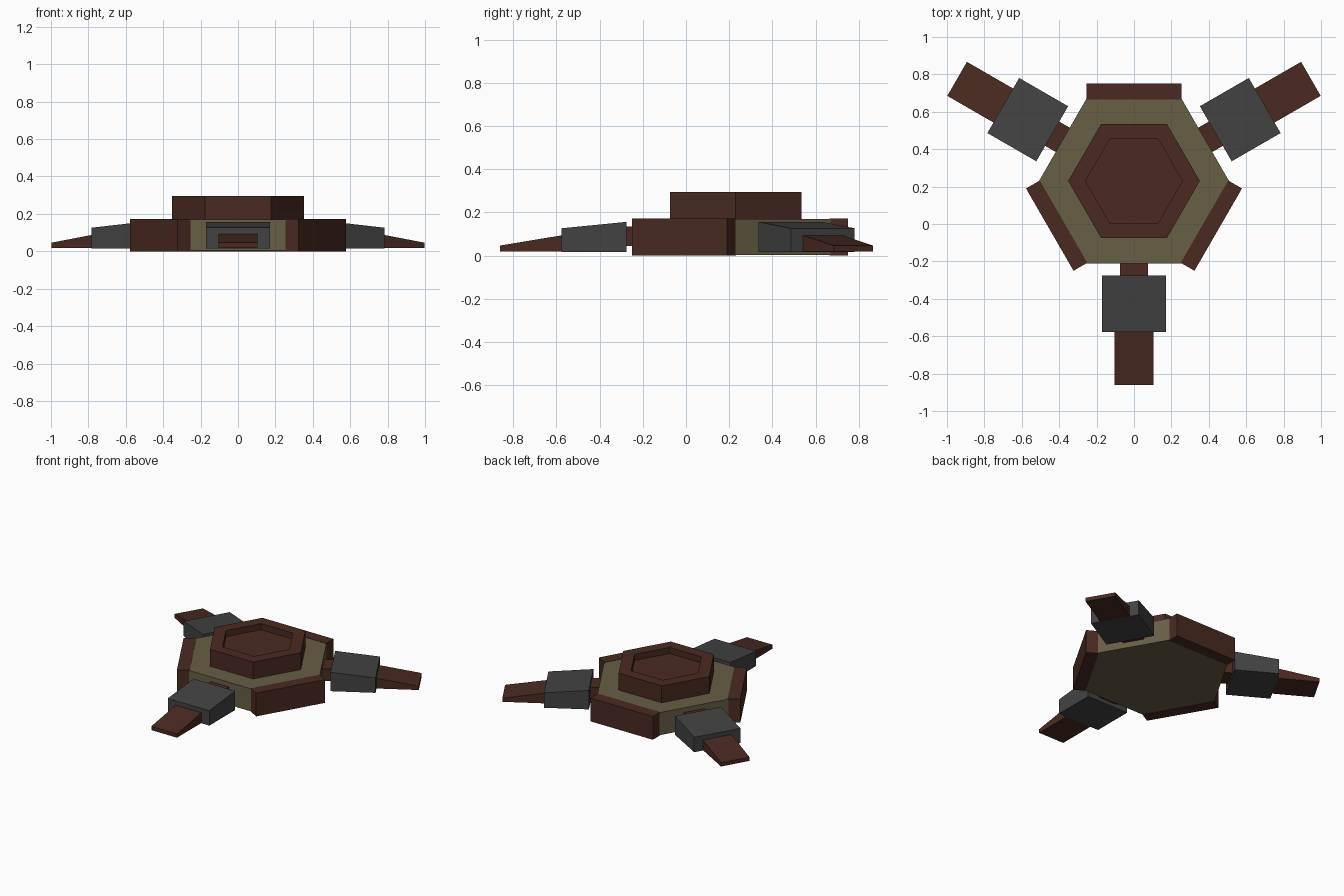
import bpy, bmesh, math
from mathutils import Matrix, Vector

if "Cube" in bpy.data.objects:
    bpy.data.objects.remove(bpy.data.objects["Cube"])

HUB = Vector((0, 0.23, 0))   # centre of the hexagonal body


def material(name, color):
    m = bpy.data.materials.new(name)
    m.diffuse_color = (*color, 1)
    m.use_nodes = True
    m.node_tree.nodes["Principled BSDF"].inputs["Base Color"].default_value = m.diffuse_color
    return m


brown = material("dark_brown", (0.068, 0.023, 0.015))
olive = material("olive", (0.135, 0.112, 0.060))
grey = material("dark_grey", (0.055, 0.055, 0.055))


def finish(bm, name, mat):
    bmesh.ops.recalc_face_normals(bm, faces=bm.faces)
    me = bpy.data.meshes.new(name)
    bm.to_mesh(me)
    bm.free()
    me.materials.append(mat)
    ob = bpy.data.objects.new(name, me)
    bpy.context.collection.objects.link(ob)


def hexagon(name, mat, radius, z0, z1, rim=0, depth=0):
    """Hexagonal prism, optionally with a recessed top."""
    bm = bmesh.new()
    base = bm.faces.new([bm.verts.new(HUB + Vector((radius * math.cos(i * math.pi / 3),
                                                    radius * math.sin(i * math.pi / 3), z0)))
                         for i in range(6)])
    ext = bmesh.ops.extrude_face_region(bm, geom=[base], use_keep_orig=True)["geom"]
    bmesh.ops.translate(bm, vec=(0, 0, z1 - z0),
                        verts=[g for g in ext if isinstance(g, bmesh.types.BMVert)])
    bmesh.ops.recalc_face_normals(bm, faces=bm.faces)
    if rim:
        top = max(bm.faces, key=lambda f: f.calc_center_median().z)
        bmesh.ops.inset_individual(bm, faces=[top], thickness=rim)
        bmesh.ops.inset_individual(bm, faces=[top], thickness=0, depth=-depth)
    finish(bm, name, mat)


def radial_block(name, mat, angle, r0, r1, half, z0, top_in, top_out):
    """Block pointing out from the hub, its top sloping from top_in to top_out."""
    bm = bmesh.new()
    bmesh.ops.create_cube(bm, size=2)
    for v in bm.verts:
        outer = v.co.x > 0
        top = top_out if outer else top_in
        v.co = (r1 if outer else r0, v.co.y * half, top if v.co.z > 0 else z0)
    bm.transform(Matrix.Translation(HUB) @ Matrix.Rotation(math.radians(angle), 4, 'Z'))
    finish(bm, name, mat)


# Body and raised recessed cap
hexagon("body", olive, 0.508, 0.003, 0.17)
hexagon("cap", brown, 0.352, 0.165, 0.295, rim=0.093, depth=0.045)

# Armour plates on alternate sides
for side, a in (("back", 90), ("left", 210), ("right", 330)):
    radial_block(side + "_plate", brown, a, 0.435, 0.52, 0.254, 0, 0.172, 0.172)

# Legs on the other sides: link, housing and toe
for side, a in (("front", 270), ("right", 30), ("left", 150)):
    radial_block(side + "_leg_link", brown, a, 0.42, 0.52, 0.075, 0.045, 0.135, 0.135)
    radial_block(side + "_leg_housing", grey, a, 0.505, 0.807, 0.17, 0.016, 0.156, 0.126)
    radial_block(side + "_leg_toe", brown, a, 0.79, 1.092, 0.105, 0.018, 0.096, 0.046)
